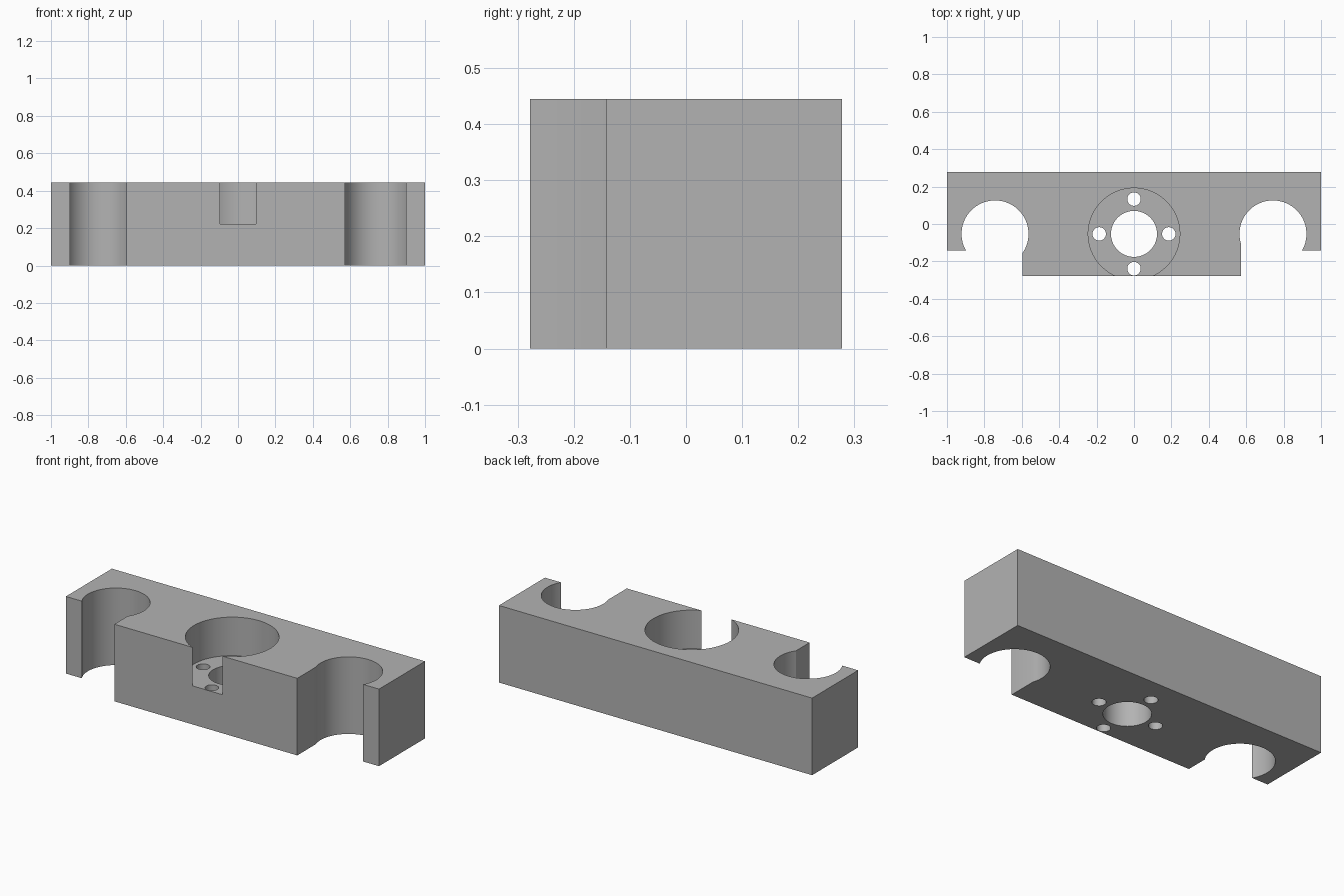
import bpy
import math

cube = bpy.data.objects.get("Cube")
if cube:
    bpy.data.objects.remove(cube, do_unlink=True)

HEIGHT = 0.445
HALF_DEPTH = 0.278
CENTRE_Y = -0.053
EAR_FRONT = -0.142

grey = bpy.data.materials.new("machined grey")
grey.diffuse_color = (0.45, 0.45, 0.45, 1)
grey.use_nodes = True
grey.node_tree.nodes["Principled BSDF"].inputs["Base Color"].default_value = grey.diffuse_color


def box(name, x0, x1, y0, y1, z0, z1):
    bpy.ops.mesh.primitive_cube_add(
        size=1, location=((x0 + x1) / 2, (y0 + y1) / 2, (z0 + z1) / 2))
    ob = bpy.context.object
    ob.name = name
    ob.scale = (x1 - x0, y1 - y0, z1 - z0)
    bpy.ops.object.transform_apply(location=True, rotation=True, scale=True)
    return ob


def cylinder(name, x, y, radius, z0, z1, sides=96):
    bpy.ops.mesh.primitive_cylinder_add(
        vertices=sides, radius=radius, depth=z1 - z0, location=(x, y, (z0 + z1) / 2))
    ob = bpy.context.object
    ob.name = name
    return ob


def cut(target, cutter):
    mod = target.modifiers.new(cutter.name, 'BOOLEAN')
    mod.operation = 'DIFFERENCE'
    mod.solver = 'EXACT'
    mod.object = cutter
    bpy.ops.object.select_all(action='DESELECT')
    target.select_set(True)
    bpy.context.view_layer.objects.active = target
    bpy.ops.object.modifier_apply(modifier=mod.name)
    bpy.data.objects.remove(cutter, do_unlink=True)


# Main block
block = box("mounting_block", -1, 1, -HALF_DEPTH, HALF_DEPTH, 0, HEIGHT)
block.data.materials.append(grey)

LOW, HIGH = -0.1, HEIGHT + 0.1

# Front corners stepped back on both ends
cut(block, box("left_step", 0.743, 1.2, -0.5, EAR_FRONT, LOW, HIGH))
cut(block, box("right_step", -1.2, -0.595, -0.5, EAR_FRONT, LOW, HIGH))
# The left opening runs straight back into its rod channel
cut(block, box("left_opening", 0.573, 0.76, -0.5, CENTRE_Y, LOW, HIGH))

# Open rod channels
for side in (-1, 1):
    cut(block, cylinder("rod_channel", side * 0.743, CENTRE_Y, 0.179, LOW, HIGH))

# Central counterbore, breaking through the front, and its through bore
cut(block, cylinder("counterbore", 0, CENTRE_Y, 0.245, HEIGHT / 2, HIGH))
cut(block, cylinder("centre_bore", 0, CENTRE_Y, 0.123, LOW, HIGH))

# Four screw holes around the bore
for i in range(4):
    a = i * math.pi / 2
    cut(block, cylinder("screw_hole", 0.186 * math.cos(a),
                        CENTRE_Y + 0.186 * math.sin(a), 0.036, LOW, HIGH, 48))

bpy.ops.object.select_all(action='DESELECT')
block.select_set(True)
bpy.context.view_layer.objects.active = block
bpy.ops.object.shade_smooth_by_angle(angle=math.radians(20))
